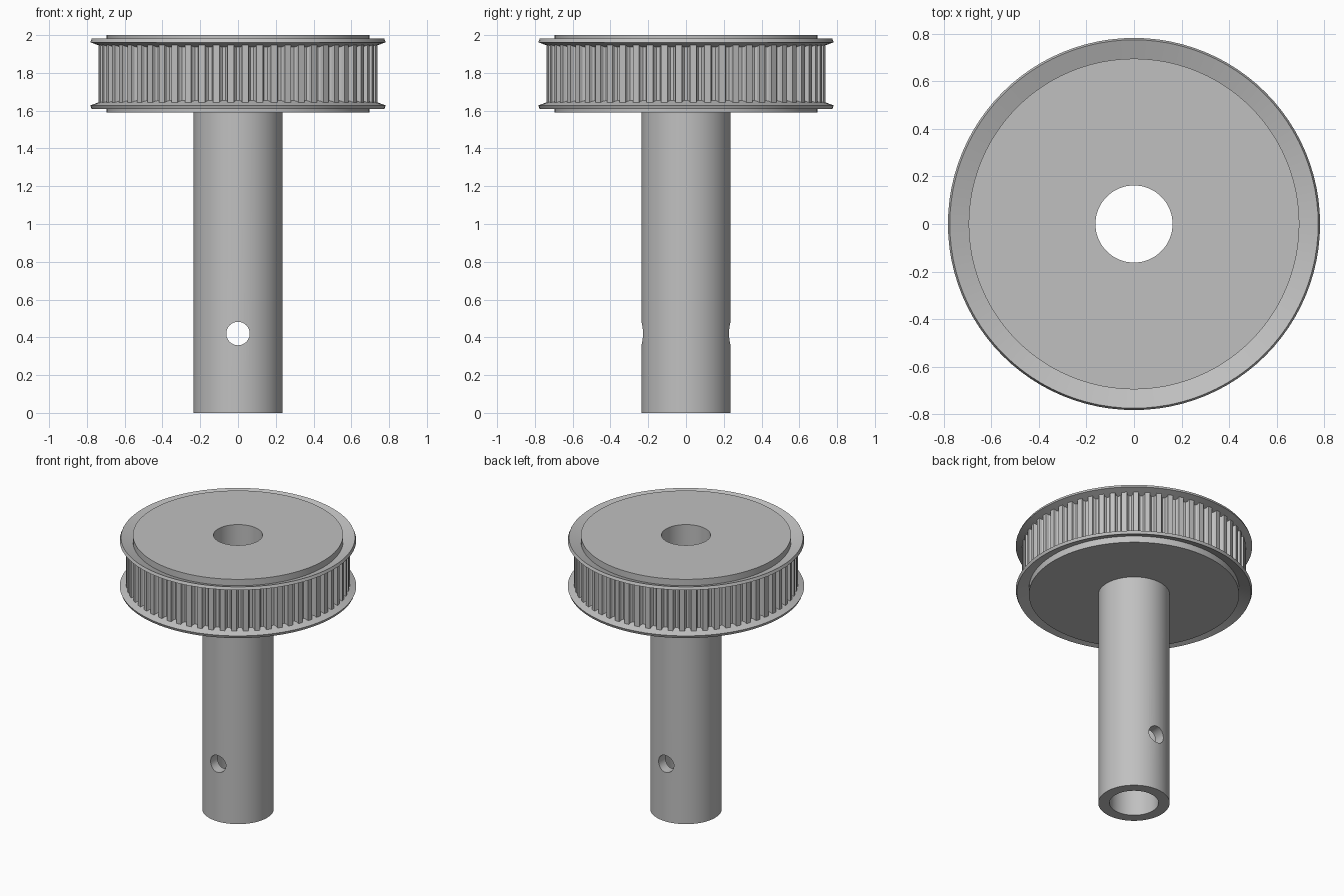
import bpy, bmesh, math

cube = bpy.data.objects.get("Cube")
if cube:
    bpy.data.objects.remove(cube, do_unlink=True)

GREY = (0.53, 0.53, 0.53, 1)
metal = bpy.data.materials.new("grey metal")
metal.use_nodes = True
metal.diffuse_color = GREY
metal.node_tree.nodes["Principled BSDF"].inputs["Base Color"].default_value = GREY

SEGMENTS = 96
TEETH = 60
MIDDLE = 1.795      # mid-height of the toothed wheel
TIP, DEPTH = 0.74, 0.03


def sweep(name, sections):
    """Skin a closed loop of closed cross-sections into a ring."""
    bm = bmesh.new()
    rings = [[bm.verts.new(p) for p in section] for section in sections]
    for i, ring in enumerate(rings):
        nxt = rings[(i + 1) % len(rings)]
        for j in range(len(ring)):
            k = (j + 1) % len(ring)
            bm.faces.new((ring[j], nxt[j], nxt[k], ring[k]))
    bmesh.ops.recalc_face_normals(bm, faces=bm.faces)
    mesh = bpy.data.meshes.new(name)
    bm.to_mesh(mesh)
    bm.free()
    mesh.materials.append(metal)
    obj = bpy.data.objects.new(name, mesh)
    bpy.context.collection.objects.link(obj)
    return obj


def polar(r, z, angle):
    return (r * math.cos(angle), r * math.sin(angle), z)


def lathe(name, profile):
    angles = [math.tau * i / SEGMENTS for i in range(SEGMENTS)]
    return sweep(name, [[polar(r, z, a) for r, z in profile] for a in angles])


def smooth(obj, degrees):
    bpy.ops.object.select_all(action="DESELECT")
    obj.select_set(True)
    bpy.context.view_layer.objects.active = obj
    bpy.ops.object.shade_smooth_by_angle(angle=math.radians(degrees))


# Bored shaft and wheel core in one turned piece
BORE, SHAFT, CORE = 0.162, 0.236, 0.695
body = lathe("shaft_and_core", [(BORE, 0), (SHAFT, 0), (SHAFT, 1.59),
                                (CORE, 1.59), (CORE, 2), (BORE, 2)])

# Cross pin hole through both walls of the shaft
bpy.ops.mesh.primitive_cylinder_add(vertices=48, radius=0.062, depth=1,
                                    location=(0, 0, 0.42),
                                    rotation=(math.pi / 2, 0, 0))
cutter = bpy.context.object
cutter.name = "pin_hole_cutter"
cutter.data.materials.append(metal)
cut = body.modifiers.new("pin_hole", "BOOLEAN")
cut.operation = "DIFFERENCE"
cut.solver = "EXACT"
cut.object = cutter
bpy.ops.object.select_all(action="DESELECT")
body.select_set(True)
bpy.context.view_layer.objects.active = body
bpy.ops.object.modifier_apply(modifier=cut.name)
bpy.data.objects.remove(cutter, do_unlink=True)
smooth(body, 30)

# Toothed belt ring: rounded grooves between flat lands
groove = [(-0.28, 0), (-0.24, 0.65), (-0.12, 1), (0.12, 1), (0.24, 0.65), (0.28, 0)]
sections = []
for tooth in range(TEETH):
    for offset, depth in groove:
        a = math.tau * (tooth + offset) / TEETH
        r = TIP - DEPTH * depth
        sections.append([polar(0.66, MIDDLE - 0.155, a), polar(r, MIDDLE - 0.155, a),
                         polar(r, MIDDLE + 0.155, a), polar(0.66, MIDDLE + 0.155, a)])
smooth(sweep("belt_teeth", sections), 25)

# Dished flanges flaring away from the belt, mirrored about the middle
flange = [(0.68, 0.13), (0.782, 0.167), (0.774, 0.187), (0.68, 0.153)]
for name, side in (("upper_flange", 1), ("lower_flange", -1)):
    smooth(lathe(name, [(r, MIDDLE + side * h) for r, h in flange]), 30)
